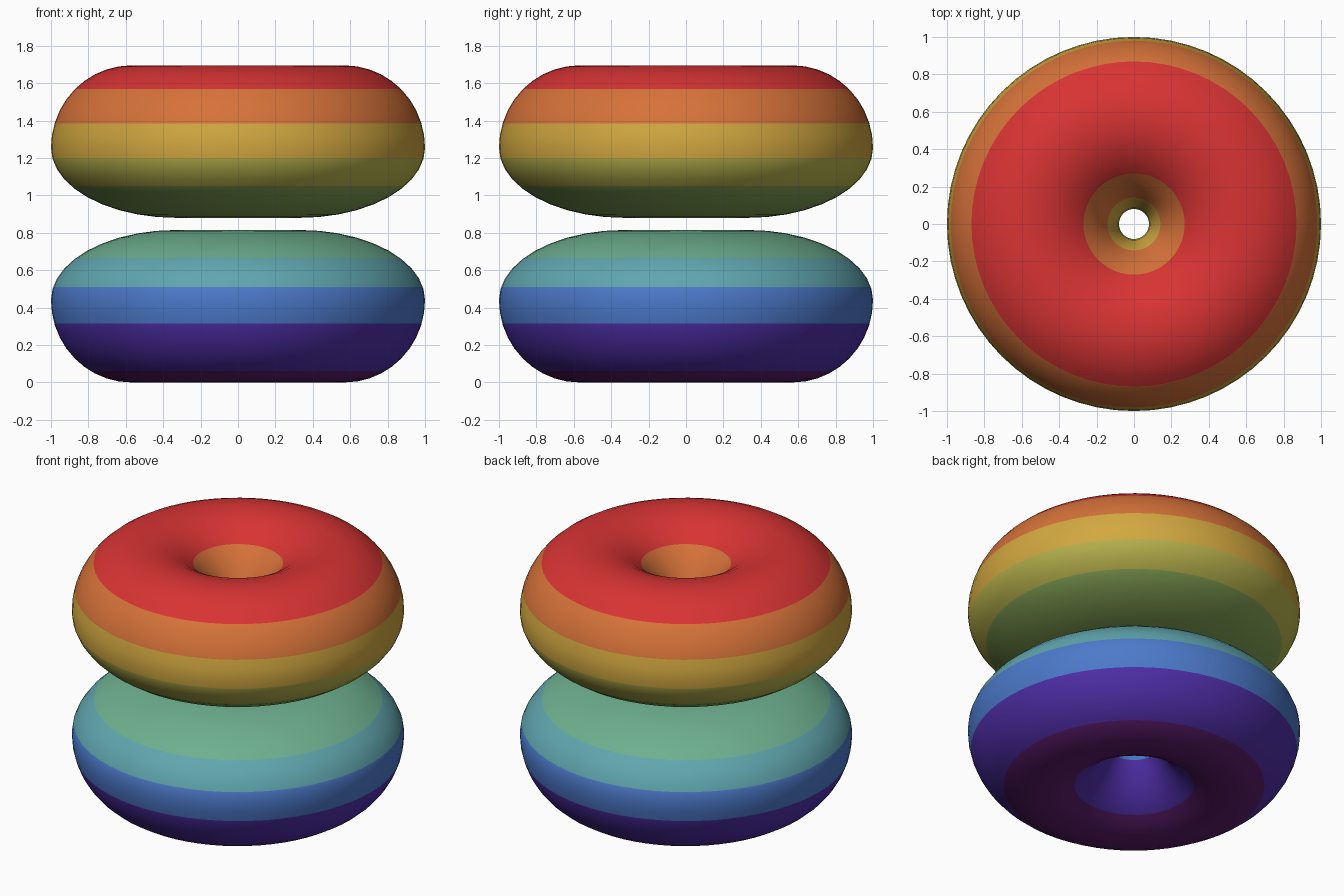
import bpy, bmesh, math
from mathutils import Vector

old = bpy.data.objects.get("Cube")
if old:
    bpy.data.objects.remove(old, do_unlink=True)

HEIGHT = 1.695
SEGMENTS = 64
STEPS = 10

# Colour bands from the ground up: name, sRGB hex, upper height
BANDS = [
    ("violet", "5C1C6C", 0.06), ("indigo", "4F2EA8", 0.315),
    ("blue", "4C7ACB", 0.51), ("teal", "60A6AE", 0.665),
    ("sea_green", "6EB08F", 0.85), ("leaf_green", "86A556", 1.05),
    ("olive_yellow", "B8B24C", 1.20), ("golden_yellow", "D2A840", 1.385),
    ("orange", "D67239", 1.57), ("red", "D83333", 2.0),
]


def linear(c):
    return c / 12.92 if c <= 0.04045 else ((c + 0.055) / 1.055) ** 2.4


def make_material(name, code):
    rgb = [linear(int(code[i:i + 2], 16) / 255) for i in (0, 2, 4)]
    mat = bpy.data.materials.new(name)
    mat.use_nodes = True
    mat.diffuse_color = (*rgb, 1)
    mat.node_tree.nodes["Principled BSDF"].inputs["Base Color"].default_value = (*rgb, 1)
    return mat


materials = [make_material(name, code) for name, code, _ in BANDS]


# Ring section: four elliptical arcs joining its outer, top, inner and bottom points
def ring_profile():
    outer, top, inner, bottom = (1, 1.254), (0.57, HEIGHT), (0.08, 1.10), (0.33, 0.88)
    points = []
    for start, end, start_is_side in ((outer, top, True), (top, inner, False),
                                      (inner, bottom, True), (bottom, outer, False)):
        for i in range(STEPS):
            a = math.pi / 2 * i / STEPS
            side, cap = (start, end) if start_is_side else (end, start)
            s, c = math.sin(a), math.cos(a)
            u, v = (c, s) if start_is_side else (s, c)
            points.append((cap[0] + (side[0] - cap[0]) * u,
                           side[1] + (cap[1] - side[1]) * v))
    return points


def build_ring(name, flipped):
    bm = bmesh.new()
    verts = [bm.verts.new((r, 0, HEIGHT - z if flipped else z)) for r, z in ring_profile()]
    edges = [bm.edges.new((v, verts[i - 1])) for i, v in enumerate(verts)]
    bmesh.ops.spin(bm, geom=verts + edges, cent=(0, 0, 0), axis=(0, 0, 1),
                   angle=math.tau, steps=SEGMENTS, use_duplicate=False)
    bmesh.ops.remove_doubles(bm, verts=bm.verts[:], dist=0.0005)

    # Cut clean colour borders, then colour faces by height
    for _, _, z in BANDS[:-1]:
        bmesh.ops.bisect_plane(bm, geom=bm.verts[:] + bm.edges[:] + bm.faces[:],
                               dist=0.0005, plane_co=Vector((0, 0, z)), plane_no=(0, 0, 1))
    bmesh.ops.recalc_face_normals(bm, faces=bm.faces[:])
    for face in bm.faces:
        height = face.calc_center_median().z
        face.material_index = next(i for i, band in enumerate(BANDS) if height < band[2])
        face.smooth = True

    mesh = bpy.data.meshes.new(name)
    bm.to_mesh(mesh)
    bm.free()
    for mat in materials:
        mesh.materials.append(mat)
    obj = bpy.data.objects.new(name, mesh)
    bpy.context.collection.objects.link(obj)


build_ring("upper_ring", False)
build_ring("lower_ring", True)
